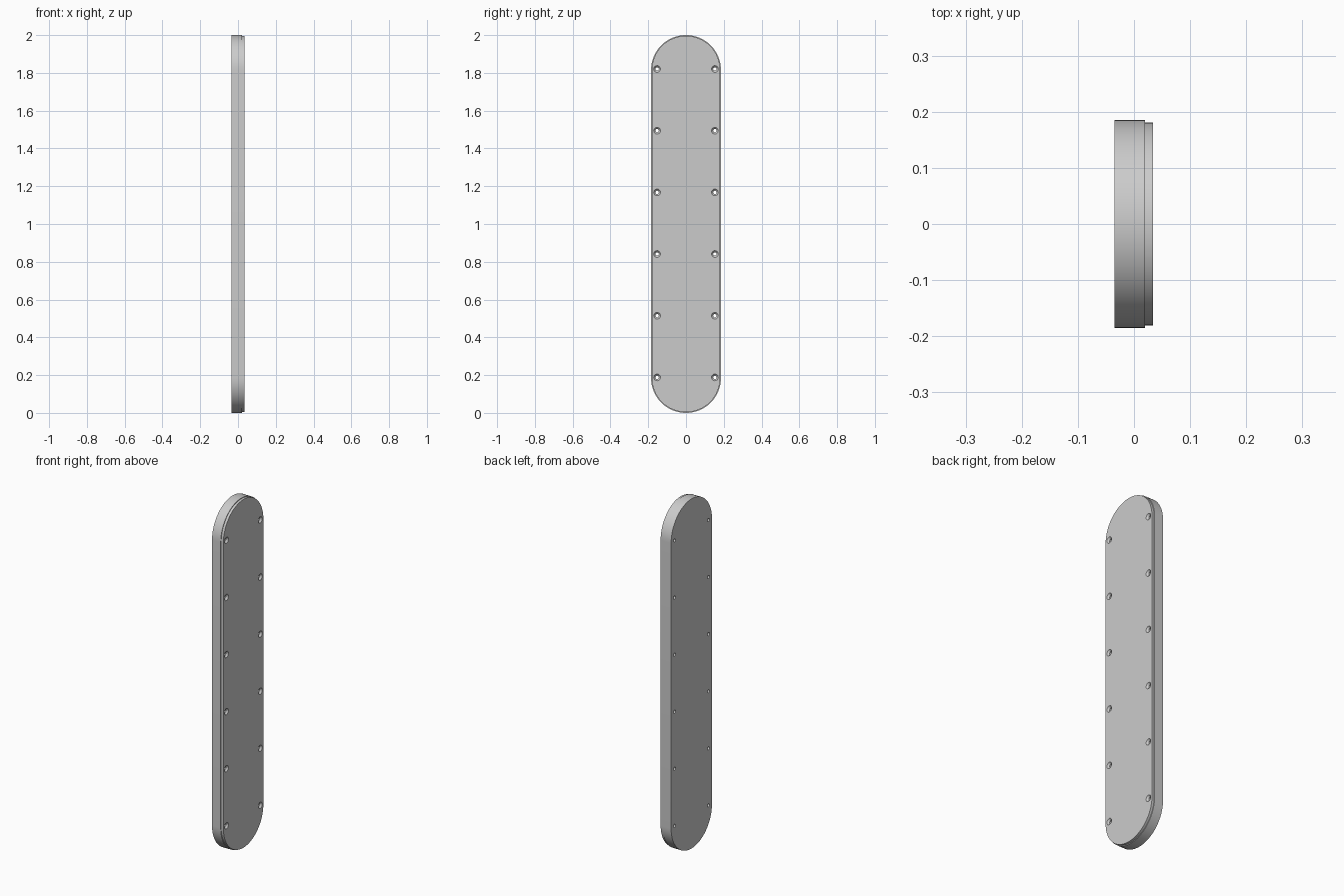
import bpy, bmesh, math

if "Cube" in bpy.data.objects:
    bpy.data.objects.remove(bpy.data.objects["Cube"])

R, HALF = 0.185, 0.815          # end radius, half length of the straight part
ARC = 32


def make_object(name, bm):
    bmesh.ops.recalc_face_normals(bm, faces=bm.faces)
    mesh = bpy.data.meshes.new(name)
    bm.to_mesh(mesh)
    bm.free()
    obj = bpy.data.objects.new(name, mesh)
    bpy.context.collection.objects.link(obj)
    return obj


def loft(bm, rings):
    """Skin a stack of closed point rings and cap both ends."""
    loops = [[bm.verts.new(p) for p in ring] for ring in rings]
    n = len(loops[0])
    for a, b in zip(loops, loops[1:]):
        for i in range(n):
            j = (i + 1) % n
            bm.faces.new((a[i], a[j], b[j], b[i]))
    bm.faces.new(loops[0])
    bm.faces.new(loops[-1])


def stadium(x, r):
    pts = []
    for side in (1, -1):
        for i in range(ARC + 1):
            a = math.pi * i / ARC
            pts.append((x, side * r * math.cos(a),
                        1 + side * (HALF + r * math.sin(a))))
    return pts


def circle(x, y, z, r, n=20):
    return [(x, y + r * math.cos(2 * math.pi * i / n),
             z + r * math.sin(2 * math.pi * i / n)) for i in range(n)]


# Long rounded plate with a slightly inset front layer
bm = bmesh.new()
loft(bm, [stadium(-0.035, R), stadium(0.02, R),
          stadium(0.02, R - 0.004), stadium(0.034, R - 0.004)])
plate = make_object("mounting_plate", bm)

# Countersunk screw holes down both long edges
bm = bmesh.new()
for y in (-0.153, 0.153):
    for k in range(6):
        z = 0.188 + k * 0.3265
        loft(bm, [circle(x, y, z, r) for x, r in
                  ((-0.05, 0.009), (0.024, 0.009), (0.034, 0.018), (0.05, 0.018))])
cutter = make_object("screw_hole_cutter", bm)
cutter.hide_render = True

mod = plate.modifiers.new("screw_holes", 'BOOLEAN')
mod.operation = 'DIFFERENCE'
mod.solver = 'EXACT'
mod.object = cutter
bpy.context.view_layer.objects.active = plate
plate.select_set(True)
cutter.select_set(False)
bpy.ops.object.modifier_apply(modifier=mod.name)
bpy.data.objects.remove(cutter, do_unlink=True)
bpy.ops.object.shade_smooth_by_angle(angle=math.radians(30))
